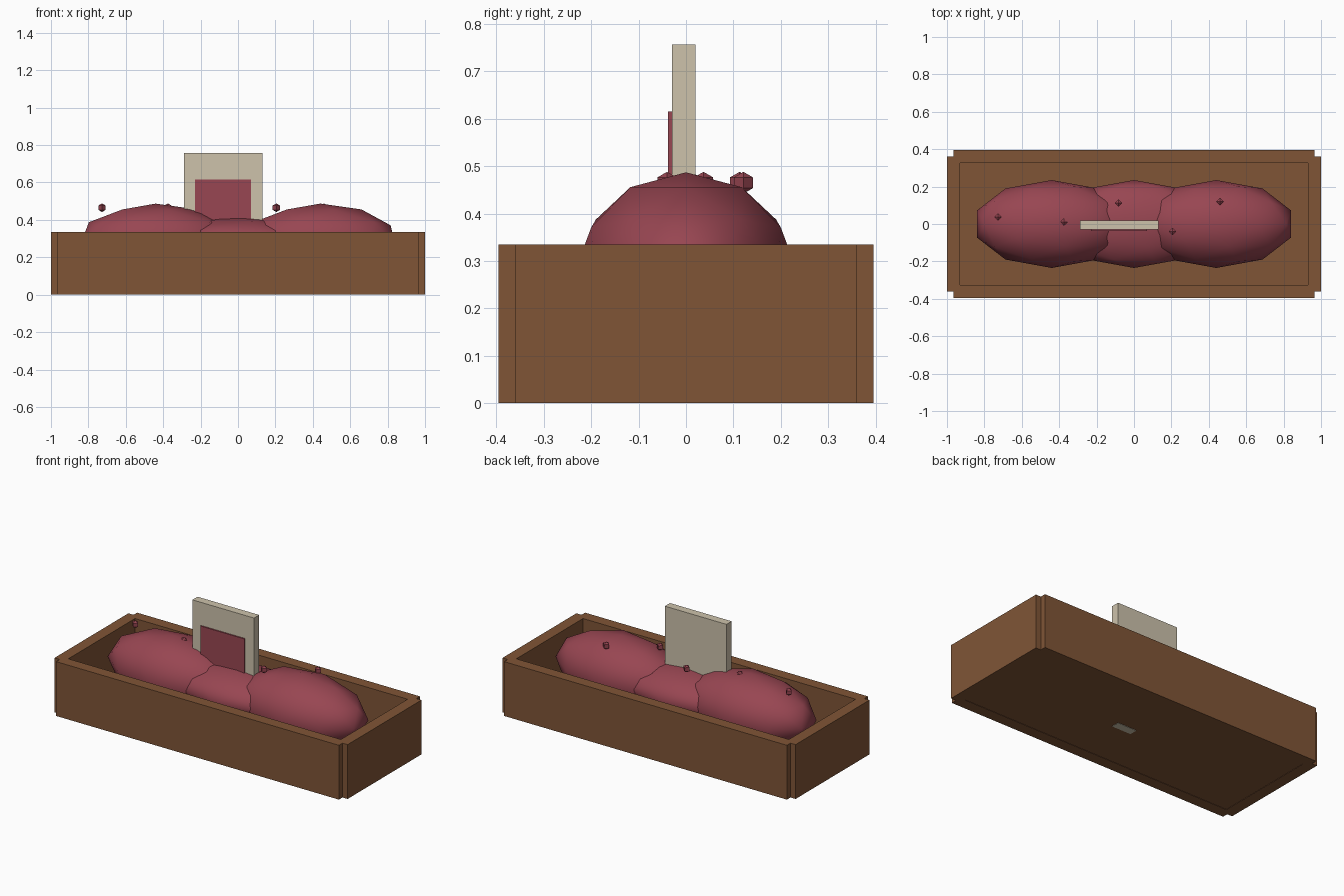
import bpy

if "Cube" in bpy.data.objects:
    bpy.data.objects.remove(bpy.data.objects["Cube"])


def material(name, rgb):
    m = bpy.data.materials.new(name)
    m.diffuse_color = (*rgb, 1)
    m.use_nodes = True
    m.node_tree.nodes["Principled BSDF"].inputs["Base Color"].default_value = m.diffuse_color
    return m


brown = material("brown_wood", (0.216, 0.091, 0.037))
red = material("berry_red", (0.314, 0.061, 0.084))
beige = material("pale_beige", (0.61, 0.54, 0.41))


def box(name, lo, hi, mat):
    """Axis-aligned box between two corners."""
    bpy.ops.mesh.primitive_cube_add(size=1, location=[(a + b) / 2 for a, b in zip(lo, hi)])
    o = bpy.context.object
    o.name = name
    o.scale = [b - a for a, b in zip(lo, hi)]
    o.data.materials.append(mat)
    return o


# planter walls, overlapping at the corners so small notches remain
H = 0.335
for s, name in ((-1, "front_wall"), (1, "back_wall")):
    y = sorted((s * 0.325, s * 0.395))
    box(name, (-0.965, y[0], 0), (0.965, y[1], H), brown)
for s, name in ((-1, "left_wall"), (1, "right_wall")):
    x = sorted((s * 0.93, s * 1.0))
    box(name, (x[0], -0.36, 0), (x[1], 0.36, H), brown)

# planter floor
box("floor", (-0.95, -0.35, 0.002), (0.95, 0.35, 0.07), brown)

# three rounded mounds, the middle one lower
for name, x, rz in (("left_mound", -0.44, 0.21), ("middle_mound", 0, 0.138), ("right_mound", 0.44, 0.21)):
    bpy.ops.mesh.primitive_ico_sphere_add(subdivisions=2, radius=1, location=(x, 0, 0.277))
    o = bpy.context.object
    o.name = name
    o.scale = (0.42, 0.235, rz)
    o.data.materials.append(red)
    bpy.ops.object.shade_smooth()

# small beads scattered above the mounds
for i, (x, y) in enumerate(((-0.727, 0.037), (-0.375, 0.01), (-0.083, 0.113), (0.205, -0.04), (0.46, 0.121))):
    bpy.ops.mesh.primitive_uv_sphere_add(segments=4, ring_count=3, radius=0.023, location=(x, y, 0.465))
    o = bpy.context.object
    o.name = f"bead_{i + 1}"
    o.data.materials.append(red)

# sign: post, panel and coloured plate
box("sign_post", (0.0, -0.03, 0), (0.13, 0.02, 0.37), beige)
box("sign_panel", (-0.29, -0.03, 0.36), (0.13, 0.02, 0.757), beige)
box("sign_plate", (-0.23, -0.038, 0.39), (0.07, -0.029, 0.615), red)
